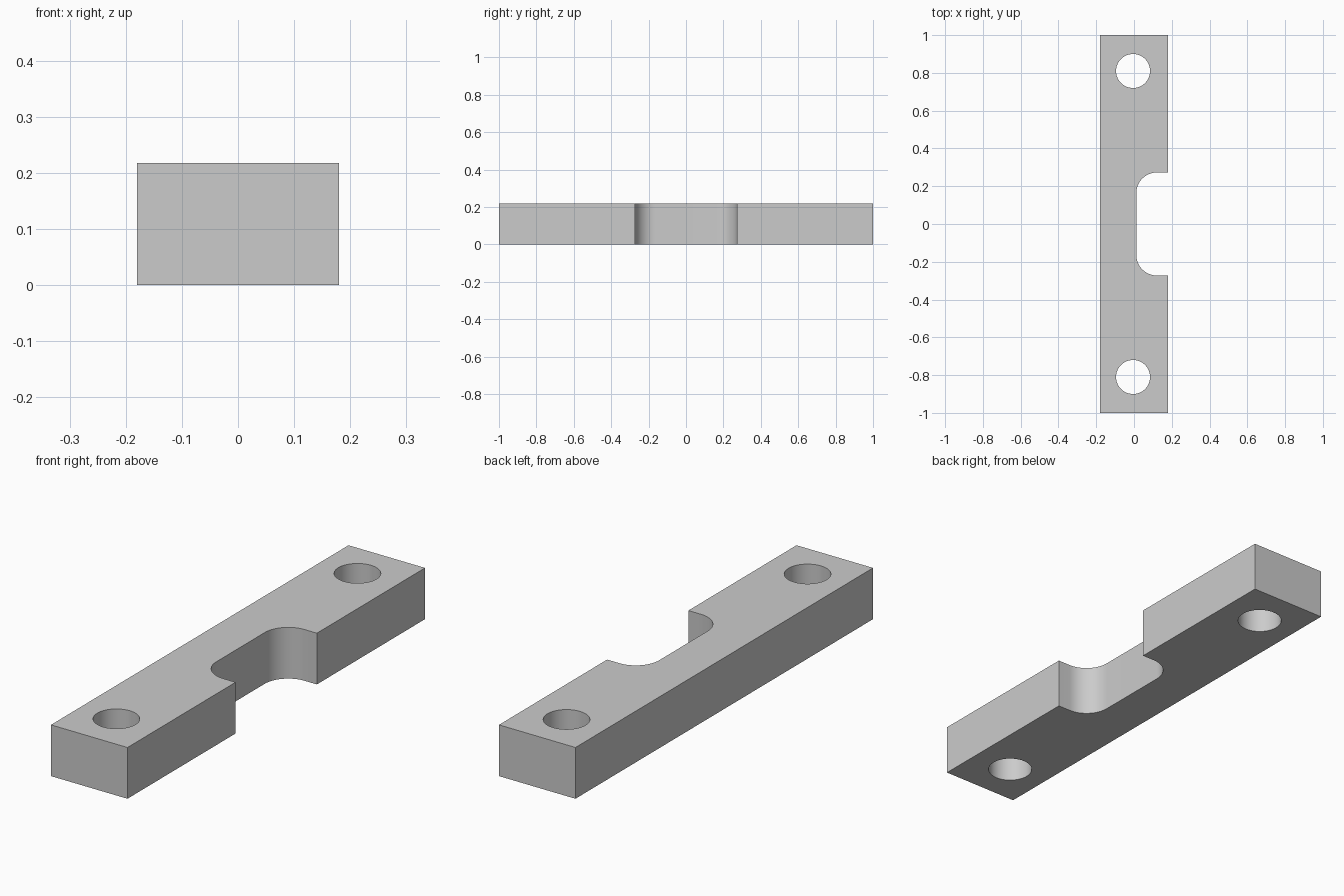
import bpy
import bmesh
import math

HALF_X, HALF_Y, HEIGHT = 0.18, 1.0, 0.218
HOLE_X, HOLE_Y, HOLE_R = -0.005, 0.81, 0.09
NOTCH_X, NOTCH_Y, NOTCH_R = 0.012, 0.273, 0.11

cube = bpy.data.objects.get("Cube")
if cube:
    bpy.data.objects.remove(cube, do_unlink=True)

# Plain grey metal
grey = bpy.data.materials.new("grey_metal")
grey.use_nodes = True
colour = (0.6, 0.6, 0.6, 1)
grey.diffuse_color = colour
grey.node_tree.nodes["Principled BSDF"].inputs["Base Color"].default_value = colour


def box(name, x0, x1, y0, y1, z0, z1):
    bpy.ops.mesh.primitive_cube_add(
        size=1, location=((x0 + x1) / 2, (y0 + y1) / 2, (z0 + z1) / 2))
    obj = bpy.context.object
    obj.name = name
    obj.scale = (x1 - x0, y1 - y0, z1 - z0)
    bpy.ops.object.transform_apply(location=True, rotation=False, scale=True)
    obj.data.materials.append(grey)
    return obj


def cut(target, cutter):
    mod = target.modifiers.new(cutter.name, 'BOOLEAN')
    mod.operation = 'DIFFERENCE'
    mod.solver = 'EXACT'
    mod.object = cutter
    bpy.context.view_layer.objects.active = target
    bpy.ops.object.modifier_apply(modifier=mod.name)
    bpy.data.objects.remove(cutter, do_unlink=True)


# Bar
bar = box("mounting_bar", -HALF_X, HALF_X, -HALF_Y, HALF_Y, 0, HEIGHT)

# Side notch with rounded inner corners
notch = box("notch_cutter", NOTCH_X, 0.5, -NOTCH_Y, NOTCH_Y, -0.1, HEIGHT + 0.1)
bm = bmesh.new()
bm.from_mesh(notch.data)
inner = [e for e in bm.edges
         if all(abs(v.co.x - NOTCH_X) < 0.001 for v in e.verts)
         and abs(e.verts[0].co.z - e.verts[1].co.z) > 0.1]
bmesh.ops.bevel(bm, geom=inner, offset=NOTCH_R, offset_type='OFFSET',
                segments=16, profile=0.5, affect='EDGES')
bm.to_mesh(notch.data)
bm.free()
cut(bar, notch)

# Bolt hole near each end
for side in (-1, 1):
    bpy.ops.mesh.primitive_cylinder_add(
        vertices=64, radius=HOLE_R, depth=1, location=(HOLE_X, side * HOLE_Y, 0))
    hole = bpy.context.object
    hole.name = "hole_cutter"
    hole.data.materials.append(grey)
    cut(bar, hole)

# Smooth curved walls, crisp edges
bpy.ops.object.select_all(action='DESELECT')
bar.select_set(True)
bpy.context.view_layer.objects.active = bar
bpy.ops.object.shade_smooth_by_angle(angle=math.radians(30))
